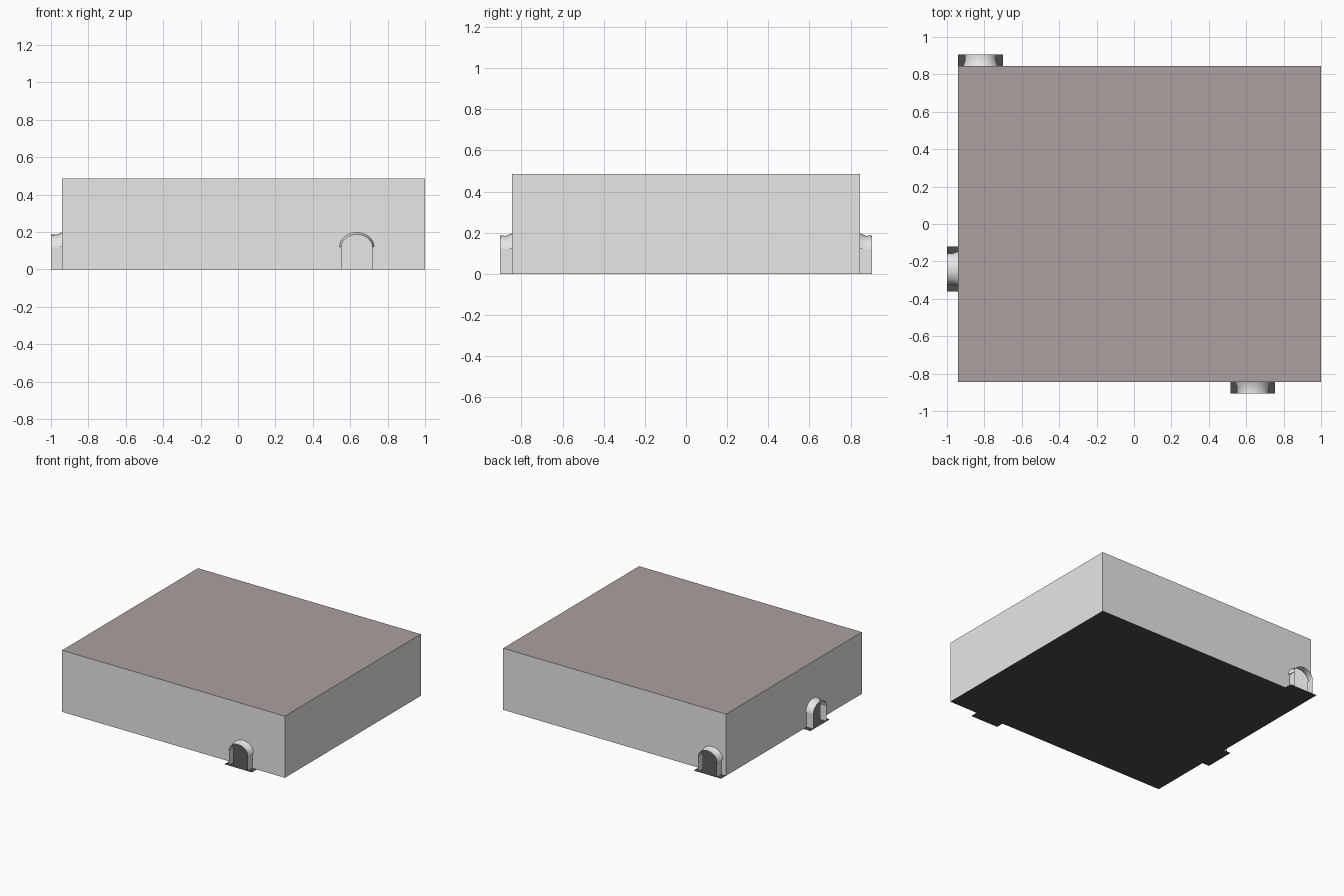
import bpy, bmesh, math
from mathutils import Vector

if "Cube" in bpy.data.objects:
    bpy.data.objects.remove(bpy.data.objects["Cube"])

X0, X1, Y, H = -0.94, 1.0, 0.845, 0.485   # room bounds
DEPTH = 0.06                              # how far a doorway sticks out
HW, SPRING = 0.081, 0.12                  # door half width, arch spring height


def mat(name, rgb):
    m = bpy.data.materials.new(name)
    m.diffuse_color = (*rgb, 1)
    m.use_nodes = True
    m.node_tree.nodes["Principled BSDF"].inputs["Base Color"].default_value = m.diffuse_color
    return m


stone = mat("pale_stone", (0.8, 0.8, 0.8))
roof_mat = mat("dusty_mauve", (0.41, 0.35, 0.35))
floor_mat = mat("dark_floor", (0.07, 0.07, 0.07))


def make(name, rings, faces, material, smooth=False):
    me = bpy.data.meshes.new(name)
    bm = bmesh.new()
    vs = [bm.verts.new(p) for p in rings]
    for f in faces:
        bm.faces.new([vs[i] for i in f])
    bm.to_mesh(me)
    bm.free()
    me.materials.append(material)
    ob = bpy.data.objects.new(name, me)
    bpy.context.collection.objects.link(ob)
    if smooth:
        bpy.ops.object.select_all(action='DESELECT')
        ob.select_set(True)
        bpy.context.view_layer.objects.active = ob
        bpy.ops.object.shade_smooth_by_angle(angle=math.radians(40))
    return ob


def arch(rx, rz, n=10):
    """Doorway outline: straight legs, small ledge, elliptical arch."""
    pts = [(-HW, 0), (-HW, SPRING)]
    for i in range(n + 1):
        a = math.pi * (1 - i / n)
        pts.append((rx * math.cos(a), SPRING + rz * math.sin(a)))
    return pts + [(HW, SPRING), (HW, 0)]


def wall(name, start, end, door=None):
    """Single-sheet wall from start to end (outside on its right), door = distance along it."""
    s, e = Vector((*start, 0)), Vector((*end, 0))
    d = (e - s).normalized()
    out = Vector((d.y, -d.x, 0))
    length = (e - s).length

    def place(u, z, k=0):
        return s + d * u + out * k + Vector((0, 0, z))

    outline = [(0, 0)]
    if door is not None:
        outline += [(door + u, z) for u, z in arch(0.093, 0.078)]
    outline += [(length, 0), (length, H), (0, H)]
    make(name + "_wall", [place(u, z) for u, z in outline], [range(len(outline))], stone)
    if door is None:
        return
    # flared arch tunnel
    pts, faces = [], []
    for k, rx, rz in ((0, 0.093, 0.078), (0.03, 0.083, 0.065), (DEPTH, 0.083, 0.067)):
        prof = arch(rx, rz)
        pts += [place(door + u, z, k) for u, z in prof]
    n = len(prof)
    for r in range(2):
        for i in range(n - 1):
            a = r * n + i
            faces.append((a, a + n, a + n + 1, a + 1))
    make(name + "_doorway", pts, faces, stone, True)
    # threshold slab
    make(name + "_threshold",
         [place(door + u, 0, k) for u, k in ((-.12, 0), (-.12, DEPTH), (.12, DEPTH), (.12, 0))],
         [(0, 1, 2, 3)], floor_mat)


# walls, counter-clockwise seen from above
wall("front", (X0, -Y), (X1, -Y), 0.635 - X0)
wall("right", (X1, -Y), (X1, Y))
wall("back", (X1, Y), (X0, Y), X1 + 0.82)
wall("left", (X0, Y), (X0, -Y), Y + 0.24)

# floor and roof sheets
for name, z, m in (("floor", 0, floor_mat), ("roof", H, roof_mat)):
    make(name, [(X0, -Y, z), (X1, -Y, z), (X1, Y, z), (X0, Y, z)], [(0, 1, 2, 3)], m)
